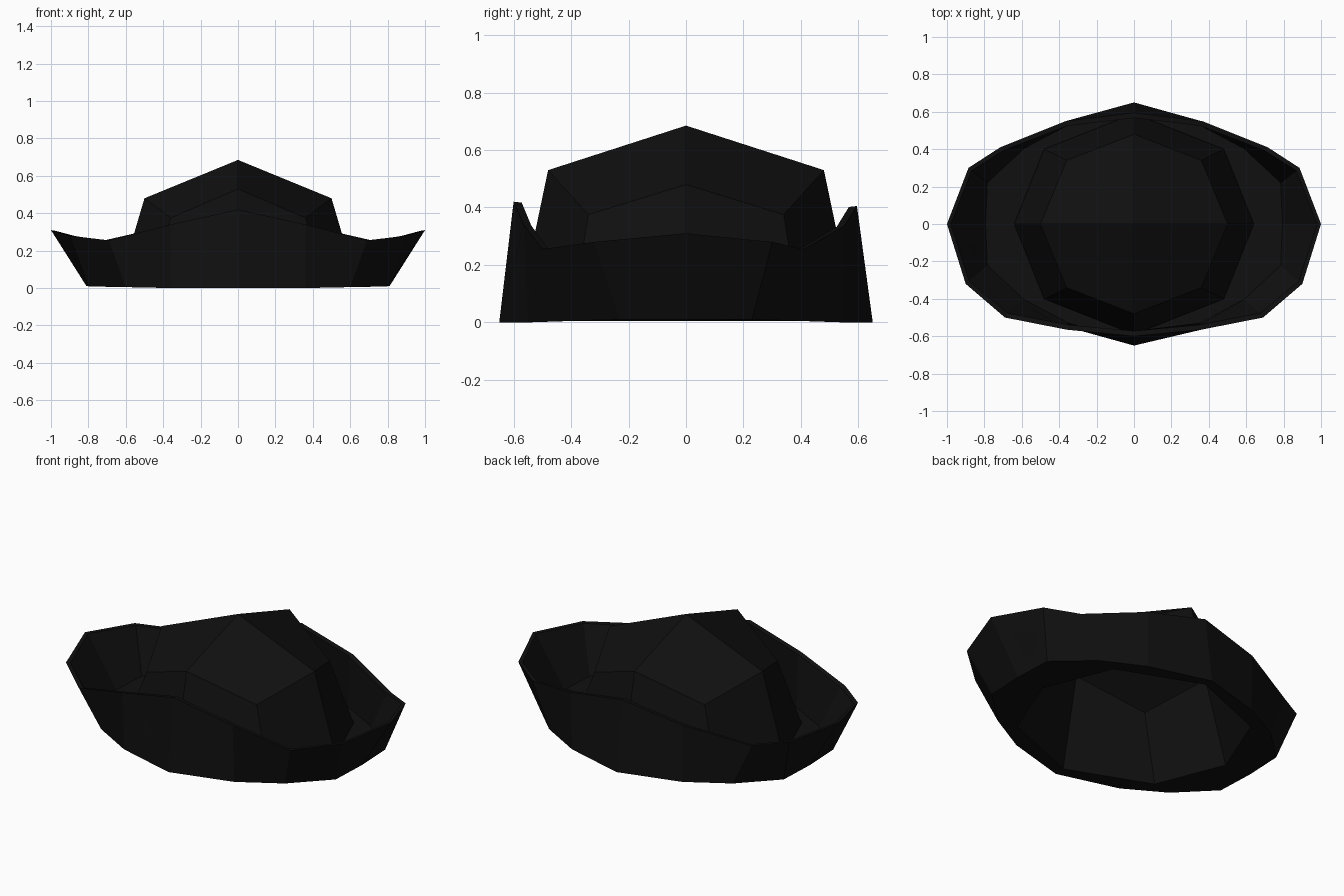
import bpy, bmesh

if "Cube" in bpy.data.objects:
    bpy.data.objects.remove(bpy.data.objects["Cube"])

black = bpy.data.materials.new("black_felt")
black.diffuse_color = (0.005, 0.005, 0.005, 1)
black.use_nodes = True
black.node_tree.nodes["Principled BSDF"].inputs["Base Color"].default_value = black.diffuse_color


def mirror_ring(half):
    """Close a right-hand half outline (front to back) into a full ring."""
    return half + [(-x, y, z) for x, y, z in half[-2:0:-1]]


def loft(bm, rings):
    """Join successive rings of equal length with quads."""
    rows = [[bm.verts.new(p) for p in ring] for ring in rings]
    n = len(rows[0])
    for a, b in zip(rows, rows[1:]):
        for i in range(n):
            j = (i + 1) % n
            bm.faces.new((a[i], a[j], b[j], b[i]))
    return rows


def finish(bm, name):
    bmesh.ops.recalc_face_normals(bm, faces=bm.faces)
    mesh = bpy.data.meshes.new(name)
    bm.to_mesh(mesh)
    bm.free()
    mesh.materials.append(black)
    obj = bpy.data.objects.new(name, mesh)
    bpy.context.collection.objects.link(obj)
    return obj


# Outlines of the right half, front to back
crown_base = [(0, -.59, .005), (.48, -.40, .005), (.64, 0, .005),
              (.48, .40, .005), (0, .59, .005)]
crown_rim = [(0, -.48, .53), (.36, -.34, .375), (.50, 0, .48),
             (.36, .34, .375), (0, .48, .53)]
brim_top = [(0, -.60, .42), (.36, -.565, .34), (.69, -.50, .255), (.90, -.32, .28),
            (1, 0, .31), (.885, .30, .28), (.715, .41, .255), (.365, .55, .335),
            (0, .595, .405)]
brim_bottom = [(0, -.65, 0), (.36, -.55, 0), (.60, -.42, .005), (.80, -.23, .01),
               (.81, 0, .01), (.80, .23, .01), (.60, .42, .005), (.36, .55, 0),
               (0, .65, 0)]

# Crown: open eight-sided wall with four folded top facets
bm = bmesh.new()
base, rim = loft(bm, [mirror_ring(crown_base), mirror_ring(crown_rim)])
peak = bm.verts.new((0, 0, .685))
for i in range(0, 8, 2):
    bm.faces.new((rim[i], rim[i + 1], rim[(i + 2) % 8], peak))
finish(bm, "crown")

# Brim: underside, turned-up outer wall, thin edge, inner wall and floor
hole = []
for a, b in zip(crown_base, crown_base[1:]):
    hole += [a, tuple((p + q) / 2 for p, q in zip(a, b))]
hole.append(crown_base[-1])
hole = mirror_ring(hole)
top, bottom = mirror_ring(brim_top), mirror_ring(brim_bottom)
inner = [(x * .98, y * .953, z - .003) for x, y, z in top]
floor = [(x * .98, y * .96, .025) for x, y, z in bottom]
floor_in = [(x, y, .025) for x, y, z in hole]
bm = bmesh.new()
loft(bm, [hole, bottom, top, inner, floor, floor_in])
finish(bm, "brim")
